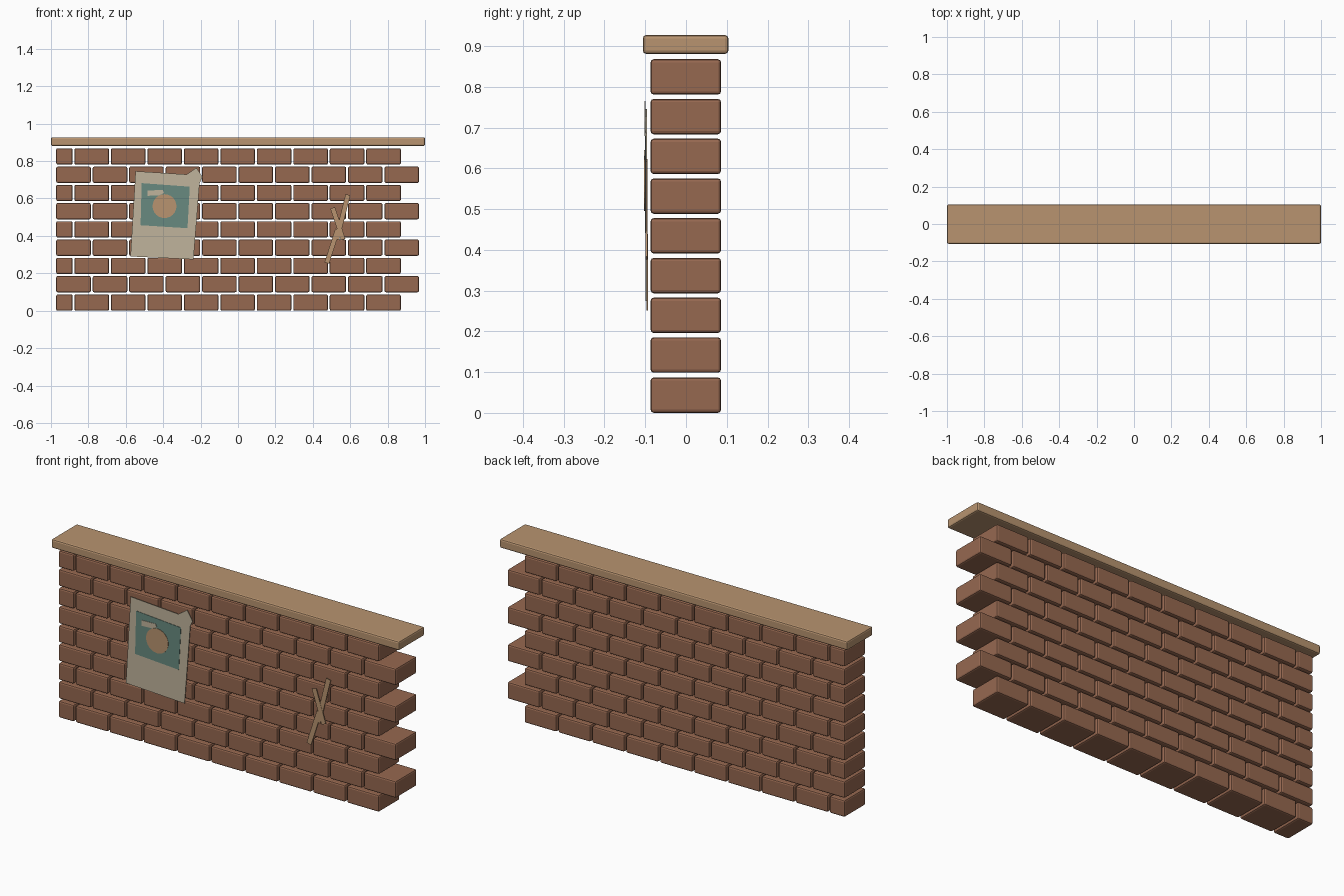
import bpy
import math
from mathutils import Vector

cube = bpy.data.objects.get("Cube")
if cube:
    bpy.data.objects.remove(cube, do_unlink=True)


def material(name, rgb):
    """Flat material from an sRGB colour."""
    lin = [((c / 255 + 0.055) / 1.055) ** 2.4 for c in rgb] + [1]
    m = bpy.data.materials.new(name)
    m.use_nodes = True
    m.diffuse_color = lin
    bsdf = m.node_tree.nodes["Principled BSDF"]
    bsdf.inputs["Base Color"].default_value = lin
    bsdf.inputs["Roughness"].default_value = 0.9
    return m


BRICK = material("brick red", (150, 104, 80))
WOOD = material("tan", (184, 148, 112))
PAPER = material("paper cream", (192, 180, 156))
TEAL = material("faded teal", (104, 138, 128))


def add_mesh(name, verts, faces, mat):
    mesh = bpy.data.meshes.new(name)
    mesh.from_pydata(verts, [], faces)
    mesh.materials.append(mat)
    obj = bpy.data.objects.new(name, mesh)
    bpy.context.collection.objects.link(obj)
    return obj


def box(name, x0, x1, y0, y1, z0, z1, mat, bevel):
    """Box with rounded edges."""
    verts = [(x, y, z) for x in (x0, x1) for y in (y0, y1) for z in (z0, z1)]
    faces = [(0, 1, 3, 2), (4, 6, 7, 5), (0, 4, 5, 1),
             (2, 3, 7, 6), (0, 2, 6, 4), (1, 5, 7, 3)]
    obj = add_mesh(name, verts, faces, mat)
    mod = obj.modifiers.new("rounded edges", "BEVEL")
    mod.width = bevel
    mod.segments = 2
    return obj


def plate(name, outline, front, thick, mat):
    """Thin upright plate from a clockwise (x, z) outline."""
    n = len(outline)
    verts = [(x, front, z) for x, z in outline]
    verts += [(x, front + thick, z) for x, z in outline]
    faces = [tuple(reversed(range(n))), tuple(range(n, 2 * n))]
    faces += [(i, (i + 1) % n, n + (i + 1) % n, n + i) for i in range(n)]
    return add_mesh(name, verts, faces, mat)


def strip(name, start, end, width, front, mat):
    """Straight thin strip between two (x, z) points."""
    a, b = Vector(start), Vector(end)
    d = (b - a).normalized() * width / 2
    side = Vector((-d.y, d.x))
    return plate(name, [a + side, b + side, b - side, a - side], front, 0.004, mat)


# Brick courses: alternate rows start with a half brick
PITCH, LENGTH, RISE, HEIGHT = 0.195, 0.185, 0.0975, 0.087
for row in range(9):
    x, z = -0.972, 0.0 + row * RISE + 0.001 * (row > 0)
    widths = [LENGTH] * 10 if row % 2 else [0.0875] + [LENGTH] * 9
    for col, w in enumerate(widths):
        box(f"brick_{row}_{col}", x, x + w, -0.087, 0.086,
            z, z + HEIGHT, BRICK, 0.008)
        x += w + PITCH - LENGTH

# Coping board on top
box("coping_board", -1, 1, -0.106, 0.104, 0.881, 0.927, WOOD, 0.008)

# Poster sheet with a missing corner and the folded flap
plate("poster_sheet", [(-0.575, 0.29), (-0.548, 0.746), (-0.265, 0.728),
                       (-0.205, 0.687), (-0.238, 0.274)], -0.099, 0.003, PAPER)
plate("poster_folded_corner", [(-0.275, 0.728), (-0.222, 0.765),
                               (-0.19, 0.715), (-0.206, 0.68)],
      -0.102, 0.003, PAPER)

# Printed picture on the poster
plate("poster_panel", [(-0.521, 0.457), (-0.515, 0.682),
                       (-0.258, 0.663), (-0.27, 0.441)], -0.101, 0.002, TEAL)
disc = [(-0.393 + 0.064 * math.cos(t), 0.559 - 0.064 * math.sin(t))
        for t in (math.tau * i / 24 for i in range(24))]
plate("poster_disc", disc, -0.103, 0.002, WOOD)
plate("poster_caption_bar", [(-0.484, 0.614), (-0.484, 0.643), (-0.402, 0.645),
                             (-0.395, 0.63), (-0.42, 0.617)],
      -0.103, 0.002, PAPER)

# Crossed strips on the right of the wall
strip("strip_lower", (0.475, 0.255), (0.533, 0.435), 0.026, -0.097, WOOD)
strip("strip_upper", (0.528, 0.38), (0.588, 0.62), 0.026, -0.098, WOOD)
strip("strip_cross", (0.506, 0.55), (0.562, 0.38), 0.026, -0.099, WOOD)
